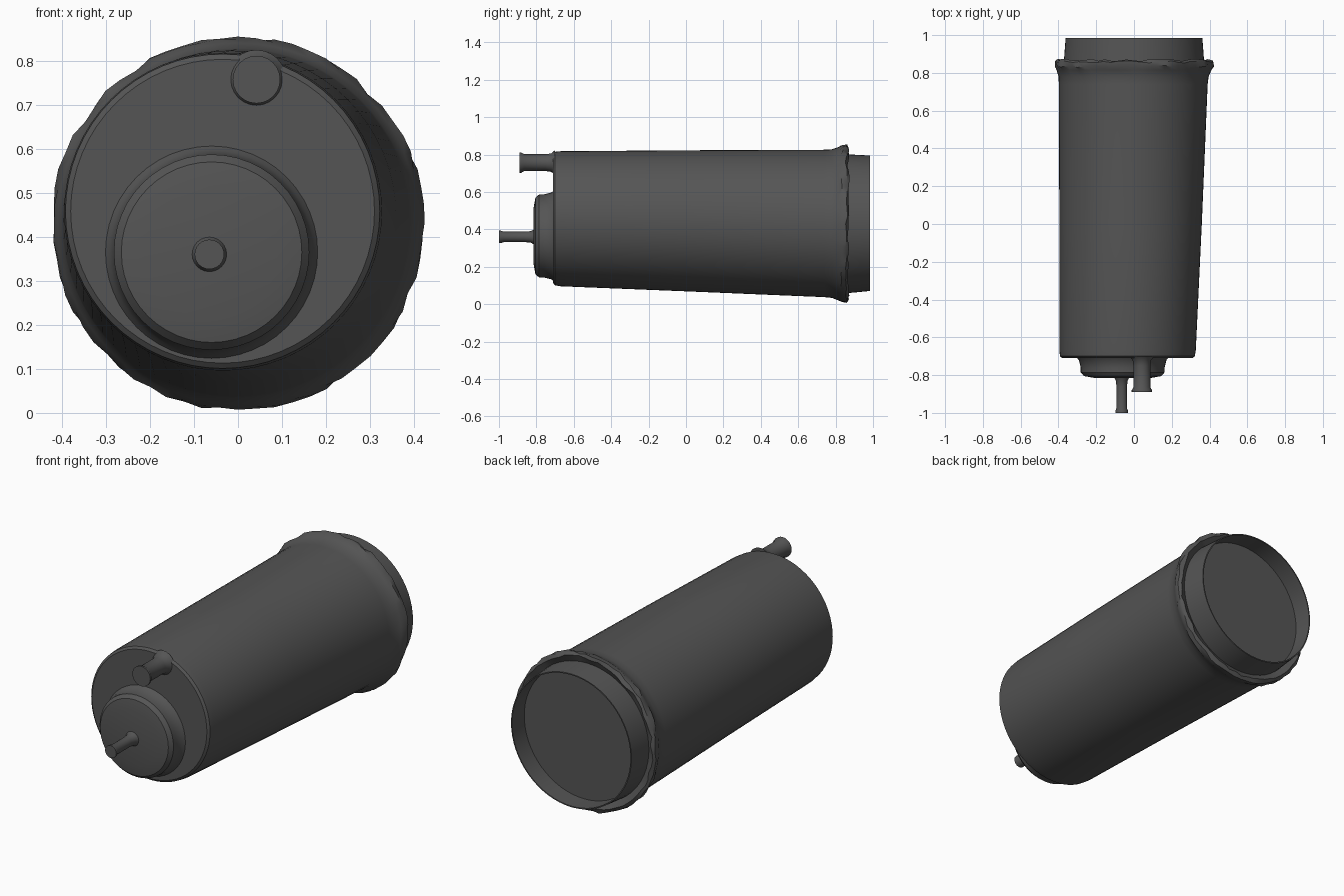
import bpy, bmesh, math, random

if "Cube" in bpy.data.objects:
    bpy.data.objects.remove(bpy.data.objects["Cube"])

random.seed(4)
dark = bpy.data.materials.new("dark_grey")
dark.diffuse_color = (0.09, 0.09, 0.09, 1)
dark.use_nodes = True
dark.node_tree.nodes["Principled BSDF"].inputs["Base Color"].default_value = dark.diffuse_color


def loft(name, rings, sides=64, wobble=0.0, wobble_rings=(), caps=(True, True)):
    """Skin circular rings (y, centre x, centre z, radius) along the y axis."""
    bm = bmesh.new()
    loops = []
    for k, (y, cx, cz, r) in enumerate(rings):
        loop = []
        for i in range(sides):
            a = math.tau * i / sides
            w = wobble if k in wobble_rings else 0
            rr = r + random.uniform(-w, w)
            loop.append(bm.verts.new((cx + rr * math.cos(a),
                                      y + random.uniform(-w, w),
                                      cz + rr * math.sin(a))))
        loops.append(loop)
    for a, b in zip(loops, loops[1:]):
        for i in range(sides):
            j = (i + 1) % sides
            bm.faces.new((a[i], a[j], b[j], b[i]))
    if caps[0]:
        bm.faces.new(loops[0])
    if caps[1]:
        bm.faces.new(loops[-1])
    bmesh.ops.recalc_face_normals(bm, faces=bm.faces)
    me = bpy.data.meshes.new(name)
    bm.to_mesh(me)
    bm.free()
    ob = bpy.data.objects.new(name, me)
    bpy.context.collection.objects.link(ob)
    me.materials.append(dark)
    bpy.ops.object.select_all(action='DESELECT')
    ob.select_set(True)
    bpy.context.view_layer.objects.active = ob
    bpy.ops.object.shade_smooth_by_angle(angle=math.radians(35))
    return ob


# Tapered canister: front cap, body, bumpy flange, neck and shallow rear pocket
loft("canister", [
    (-0.71, -0.035, 0.458, 0.345),
    (-0.70, -0.035, 0.458, 0.357),
    (-0.67, -0.034, 0.457, 0.361),
    (0.00, -0.018, 0.446, 0.377),
    (0.74, -0.004, 0.432, 0.394),
    (0.78, -0.002, 0.431, 0.397),
    (0.815, 0.0, 0.430, 0.410),
    (0.835, 0.0, 0.430, 0.421),
    (0.858, 0.0, 0.430, 0.421),
    (0.868, 0.0, 0.430, 0.405),
    (0.850, 0.0, 0.430, 0.372),
    (0.985, 0.0, 0.433, 0.362),
    (0.985, 0.0, 0.433, 0.356),
    (0.880, 0.0, 0.433, 0.356),
], wobble=0.006, wobble_rings=(7, 8, 9))

# Raised off-centre disc on the front
loft("front_disc", [
    (-0.70, -0.06, 0.365, 0.250),
    (-0.72, -0.06, 0.365, 0.232),
    (-0.76, -0.06, 0.365, 0.222),
    (-0.785, -0.06, 0.365, 0.222),
    (-0.805, -0.06, 0.365, 0.205),
    (-0.815, -0.06, 0.365, 0.150),
], sides=48)


def pin(name, x, z, r, base, tip):
    """Connector pin with a fillet at the base and a slightly flared tip."""
    loft(name, [
        (base, x, z, r * 1.5),
        (base - 0.02, x, z, r * 1.1),
        (base - 0.05, x, z, r),
        (tip + 0.025, x, z, r),
        (tip + 0.01, x, z, r * 1.2),
        (tip, x, z, r * 1.2),
    ], sides=24)


# Centre and upper connector pins
pin("centre_pin", -0.065, 0.36, 0.028, -0.81, -1.0)
pin("upper_pin", 0.042, 0.757, 0.045, -0.70, -0.89)
